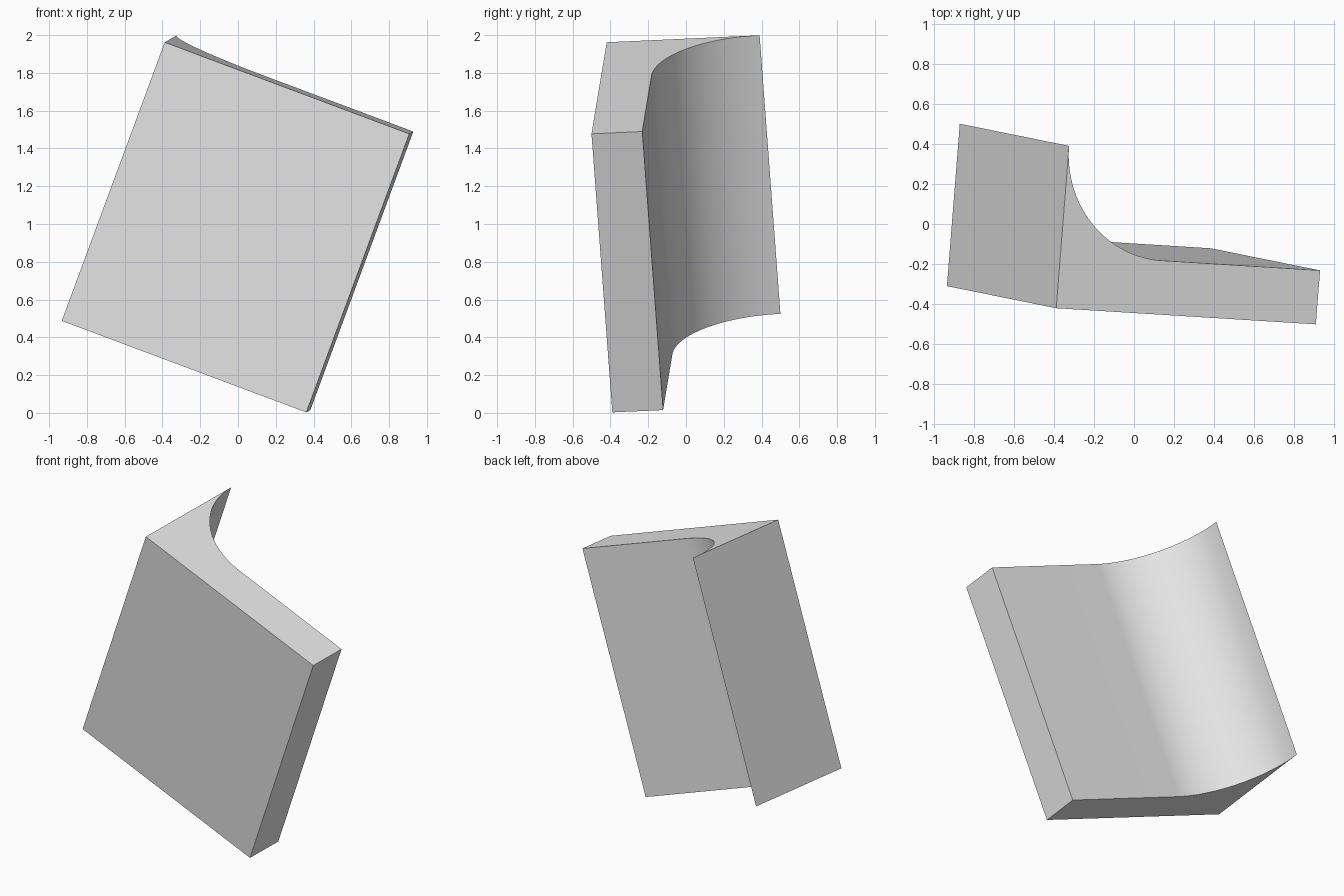
import bpy, bmesh, math
from mathutils import Matrix, Vector

cube = bpy.data.objects.get("Cube")
if cube:
    bpy.data.objects.remove(cube, do_unlink=True)

# Plain grey material
grey = bpy.data.materials.new("light grey")
grey.use_nodes = True
colour = (0.8, 0.8, 0.8, 1)
grey.diffuse_color = colour
grey.node_tree.nodes["Principled BSDF"].inputs["Base Color"].default_value = colour

# Cove profile: flat plate with a quarter-round sweeping up to a sharp lip
width, depth, plate, length = 1.385, 0.813, 0.27, 1.576
radius, steps = depth - plate, 40
profile = [(0, 0), (width, 0), (width, plate)]
for i in range(steps + 1):
    a = math.radians(270 - 90 * i / steps)
    profile.append((radius + radius * math.cos(a), depth + radius * math.sin(a)))

# Extrude the profile along its length
bm = bmesh.new()
end = bm.faces.new([bm.verts.new((x, y, 0)) for x, y in profile])
side = bmesh.ops.extrude_face_region(bm, geom=[end], use_keep_orig=True)
moved = [v for v in side["geom"] if isinstance(v, bmesh.types.BMVert)]
bmesh.ops.translate(bm, verts=moved, vec=(0, 0, -length))
bmesh.ops.recalc_face_normals(bm, faces=bm.faces)

# Tilt the block into its leaning pose
up = Vector((0.346, -0.07, 0.936)).normalized()
across = Vector((0.935, -0.058, -0.350))
across = (across - up * across.dot(up)).normalized()
back = up.cross(across)
pose = Matrix((across, back, up)).transposed().to_4x4()
pose.translation = (-0.388, -0.42, 1.962)
bm.transform(pose)

mesh = bpy.data.meshes.new("cove_block")
bm.to_mesh(mesh)
bm.free()
mesh.materials.append(grey)
block = bpy.data.objects.new("cove_block", mesh)
bpy.context.collection.objects.link(block)

# Smooth the curve, keep the corners sharp
bpy.ops.object.select_all(action="DESELECT")
block.select_set(True)
bpy.context.view_layer.objects.active = block
bpy.ops.object.shade_smooth_by_angle(angle=math.radians(30))
